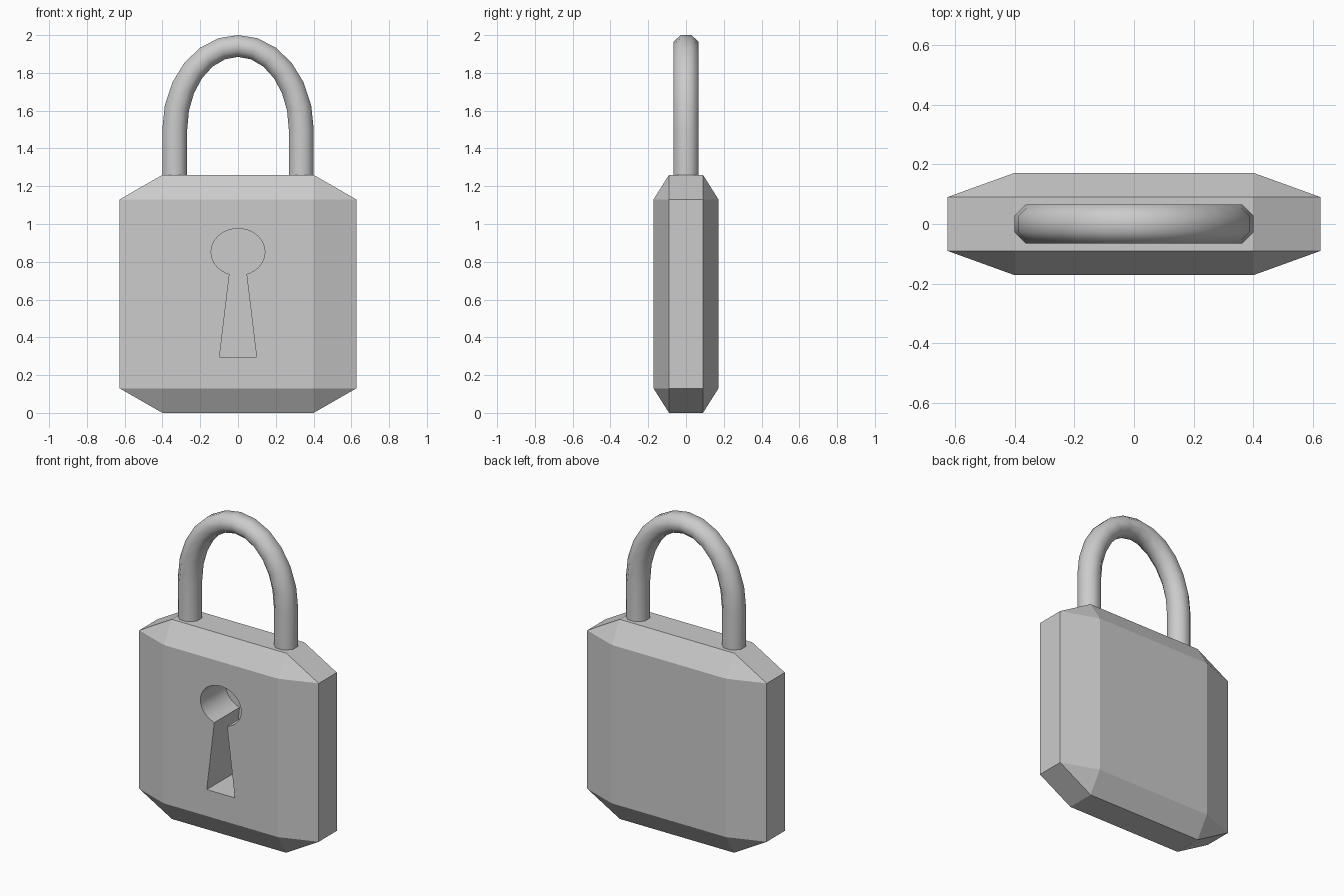
import bpy, bmesh, math
from itertools import product

if "Cube" in bpy.data.objects:
    bpy.data.objects.remove(bpy.data.objects["Cube"])


def make_object(name, bm, angle):
    """Turn a bmesh into an object, smooth below the given edge angle."""
    bmesh.ops.recalc_face_normals(bm, faces=bm.faces)
    mesh = bpy.data.meshes.new(name)
    bm.to_mesh(mesh)
    bm.free()
    obj = bpy.data.objects.new(name, mesh)
    bpy.context.collection.objects.link(obj)
    smooth(obj, angle)
    return obj


def smooth(obj, angle):
    bpy.ops.object.select_all(action='DESELECT')
    obj.select_set(True)
    bpy.context.view_layer.objects.active = obj
    bpy.ops.object.shade_smooth_by_angle(angle=math.radians(angle))


# Lock body: box with broad, uneven chamfers (hull of its six flat faces)
MID = 0.63
outer, inner = (0.627, 0.172, 0.63), (0.4, 0.09, 0.50)
bm = bmesh.new()
for axis in range(3):
    for s in product((-1, 1), repeat=3):
        # on each face, one axis is at full extent, the others are inset
        p = [s[i] * (outer[i] if i == axis else inner[i]) for i in range(3)]
        bm.verts.new((p[0], p[1], p[2] + MID))
hull = bmesh.ops.convex_hull(bm, input=bm.verts)
bmesh.ops.dissolve_limit(bm, angle_limit=0.01, verts=bm.verts, edges=bm.edges)
body = make_object("lock_body", bm, 13)

# Keyhole pocket: oval head on a flared slot, cut from the front
a0 = math.asin(0.045 / 0.1425)
N = 32
profile = [(-0.098, 0.297), (0.098, 0.297)]
for i in range(N + 1):
    a = -math.pi / 2 + a0 + (2 * math.pi - 2 * a0) * i / N
    profile.append((0.1425 * math.cos(a), 0.852 + 0.124 * math.sin(a)))
bm = bmesh.new()
face = bm.faces.new([bm.verts.new((x, -0.3, z)) for x, z in profile])
ext = bmesh.ops.extrude_face_region(bm, geom=[face])
for v in ext["geom"]:
    if isinstance(v, bmesh.types.BMVert):
        v.co.y = 0.08
cutter = make_object("keyhole_cutter", bm, 13)
if not any(f for f in cutter.data.polygons if f.normal.y < -0.9):
    bm = bmesh.new()
    bm.from_mesh(cutter.data)
    bmesh.ops.holes_fill(bm, edges=bm.edges)
    bmesh.ops.recalc_face_normals(bm, faces=bm.faces)
    bm.to_mesh(cutter.data)
    bm.free()
cutter.hide_render = True

mod = body.modifiers.new("keyhole", 'BOOLEAN')
mod.operation = 'DIFFERENCE'
mod.solver = 'EXACT'
mod.object = cutter
bpy.context.view_layer.objects.active = body
bpy.ops.object.modifier_apply(modifier="keyhole")
bpy.data.objects.remove(cutter)
smooth(body, 13)

# Shackle: octagonal bar, straight legs and an oval arch of 12 segments
R = 0.066 / math.cos(math.pi / 8)
section = [(R * math.cos(math.pi / 8 + k * math.pi / 4),
            R * math.sin(math.pi / 8 + k * math.pi / 4)) for k in range(8)]


def ring(bm, angle, drop=0.0):
    c, s = math.cos(angle), math.sin(angle)
    return [bm.verts.new((c * (0.335 + o), y,
                          1.5 + s * (0.4425 + 0.875 * o) - drop))
            for o, y in section]


bm = bmesh.new()
rings = [ring(bm, 0, 0.26)]
rings += [ring(bm, math.pi * i / 12) for i in range(13)]
rings += [ring(bm, math.pi, 0.26)]
for r0, r1 in zip(rings, rings[1:]):
    for k in range(8):
        j = (k + 1) % 8
        bm.faces.new((r0[k], r0[j], r1[j], r1[k]))
bm.faces.new(rings[0])
bm.faces.new(rings[-1])
make_object("shackle", bm, 60)
